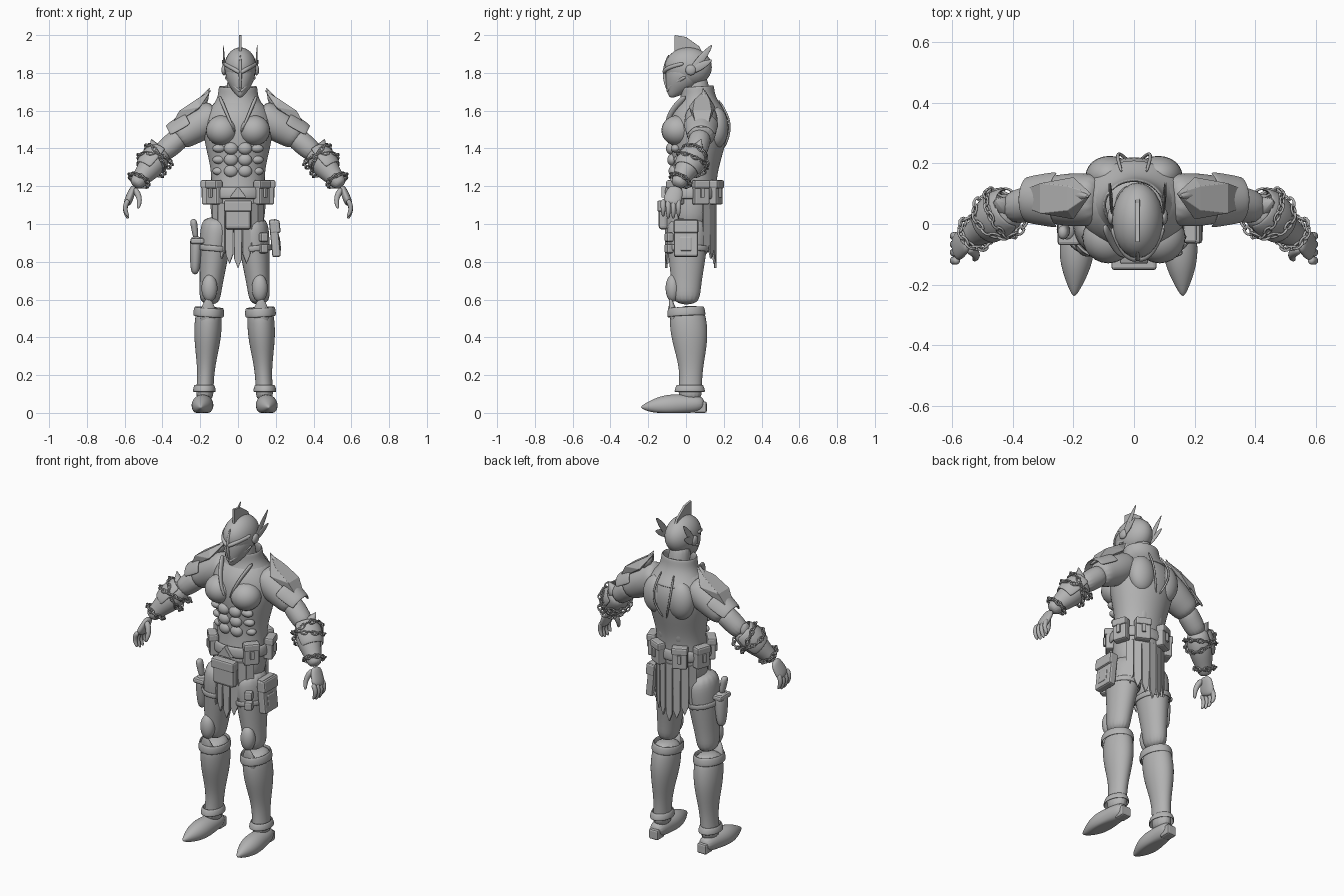
import bpy, bmesh
from math import sin, cos, pi
from mathutils import Vector, Matrix

cube = bpy.data.objects.get("Cube")
if cube:
    bpy.data.objects.remove(cube, do_unlink=True)

COLOUR = (.45, .45, .45, 1)
grey = bpy.data.materials.new("plain_grey")
grey.use_nodes = True
grey.diffuse_color = COLOUR
grey.node_tree.nodes["Principled BSDF"].inputs["Base Color"].default_value = COLOUR

# Landmarks of the left half; the stance and the helmet sit slightly off centre
STANCE_SHIFT, HELMET_SHIFT = -.018, .012
COLLARBONE = Vector((.1, .08, 1.59))
SLEEVE_END = Vector((.33, .08, 1.45))
ELBOW = Vector((.42, .05, 1.36))
WRIST = Vector((.55, -.05, 1.2))
KNUCKLES = Vector((.59, -.08, 1.1))
HIP = Vector((.09, .01, 1.04))
KNEE = Vector((.135, 0, .57))
ANKLE = Vector((.16, .02, .06))
ACROSS, DEEP, UP = Vector((1, 0, 0)), Vector((0, 1, 0)), Vector((0, 0, 1))


def finish(name, bm, side=0, shift=0, smooth=True, subdivide=0, bevel=0, shell=0):
    """Mirror to the given side, shift, and turn the bmesh into an object."""
    for vert in bm.verts:
        vert.co.x = vert.co.x * (side or 1) + shift
    bmesh.ops.recalc_face_normals(bm, faces=bm.faces)
    mesh = bpy.data.meshes.new(name)
    bm.to_mesh(mesh)
    bm.free()
    mesh.materials.append(grey)
    for face in mesh.polygons:
        face.use_smooth = smooth
    prefix = {0: "", 1: "left_", -1: "right_"}[side]
    part = bpy.data.objects.new(prefix + name, mesh)
    bpy.context.collection.objects.link(part)
    if shell:
        modifier = part.modifiers.new("thickness", 'SOLIDIFY')
        modifier.thickness, modifier.offset = shell, 0
    if bevel:
        modifier = part.modifiers.new("bevel", 'BEVEL')
        modifier.width, modifier.segments = bevel, 2
    if subdivide:
        modifier = part.modifiers.new("rounding", 'SUBSURF')
        modifier.levels = modifier.render_levels = subdivide


def limb(name, start, end, radii, side=0, shift=0, axis=DEEP, ratio=1.0, bow=(0, 0, 0),
         segments=16, arc=None, shell=0, subdivide=2):
    """Skin evenly spaced rings from start to end; an arc or a shell leaves it open."""
    bm = bmesh.new()
    start, end, bow = Vector(start), Vector(end), Vector(bow)
    last = len(radii) - 1
    loops = []
    for i, radius in enumerate(radii):
        t = i / last
        centre = start.lerp(end, t) + bow * sin(pi * t)
        along = (end - start + bow * pi * cos(pi * t)).normalized()
        u = along.cross(axis).normalized()
        v = u.cross(along)
        ring = []
        for k in range(segments):
            a = arc * (2 * k / (segments - 1) - 1) if arc else 2 * pi * k / segments
            spot = centre + (u * cos(a) * ratio + v * sin(a)) * radius
            spot.z = max(spot.z, 0)
            ring.append(bm.verts.new(spot))
        loops.append(ring)
    for lower, upper in zip(loops, loops[1:]):
        for k in range(segments - 1 if arc else segments):
            j = (k + 1) % segments
            bm.faces.new((lower[k], lower[j], upper[j], upper[k]))
    if not shell:
        bm.faces.new(loops[0])
        bm.faces.new(loops[-1])
    finish(name, bm, side, shift, subdivide=subdivide, shell=shell)


def ball(name, centre, size, side=0, shift=0):
    bm = bmesh.new()
    matrix = Matrix.Translation(centre) @ Matrix.Diagonal((*size, 1))
    bmesh.ops.create_uvsphere(bm, u_segments=24, v_segments=14, radius=1, matrix=matrix)
    finish(name, bm, side, shift)


def box(name, centre, size, turn=0, lean=0, side=0, bevel=.01):
    bm = bmesh.new()
    matrix = (Matrix.Translation(centre) @ Matrix.Rotation(turn, 4, 'Z')
              @ Matrix.Rotation(lean, 4, 'Y') @ Matrix.Diagonal((*size, 1)))
    bmesh.ops.create_cube(bm, size=1, matrix=matrix)
    finish(name, bm, side, smooth=False, bevel=bevel)


def hull(name, points, side=0, shift=0):
    bm = bmesh.new()
    for point in points:
        bm.verts.new(point)
    bmesh.ops.convex_hull(bm, input=bm.verts[:])
    inner = [vert for vert in bm.verts if not vert.link_faces]
    bmesh.ops.delete(bm, geom=inner, context='VERTS')
    finish(name, bm, side, shift, smooth=False, bevel=.002)


def plate(name, outline, origin, right, thickness, shift=0):
    """Flat convex plate from (sideways, height) pairs."""
    out = right.cross(UP) * thickness / 2
    hull(name, [origin + right * w + UP * z + out * face
                for w, z in outline for face in (-1, 1)], shift=shift)


def chain(name, centre, axis, radius, tilt, side, count=18):
    """Ring of interlocked oval links around an axis."""
    bm = bmesh.new()
    u = axis.cross(DEEP).normalized()
    v = axis.cross(u)
    thick, major, minor = .0045, 10, 5

    def spot(a):
        return centre + (u * cos(a) + v * sin(a)) * radius + axis * tilt * cos(a)
    for link in range(count):
        a = 2 * pi * link / count
        along = (spot(a + .1) - spot(a - .1)).normalized()
        wide = (axis if link % 2 else along.cross(axis)).normalized()
        thin = along.cross(wide)
        grid = []
        for i in range(major):
            b = 2 * pi * i / major
            loop = []
            for j in range(minor):
                c = 2 * pi * j / minor
                offset = (along * cos(b) * 1.5 + wide * sin(b)) * (.011 + thick * cos(c))
                loop.append(bm.verts.new(spot(a) + offset + thin * sin(c) * thick))
            grid.append(loop)
        for i in range(major):
            here, there = grid[i], grid[(i + 1) % major]
            for j in range(minor):
                k = (j + 1) % minor
                bm.faces.new((here[j], there[j], there[k], here[k]))
    finish(name, bm, side)


# Torso, neck and collar
limb("torso", (0, .02, .95), (0, .08, 1.7), (.12, .15, .145, .14, .165, .19, .18, .07),
     axis=ACROSS, ratio=.85, segments=24)
limb("neck", (0, .08, 1.6), (0, .05, 1.8), (.07, .06, .06), axis=ACROSS)
limb("collar", (0, .07, 1.58), (0, .06, 1.73), (.17, .125, .1, .1), axis=ACROSS, ratio=.85, shell=.012)

# Helmet shell, face guard, nose ridge and crest
ball("helmet", (0, .012, 1.83), (.085, .125, .105), shift=HELMET_SHIFT)
limb("face_guard", (0, 0, 1.82), (0, -.085, 1.67), (.08, .08, .065, .04, .01),
     shift=HELMET_SHIFT, axis=ACROSS, ratio=1.2)
limb("nose_ridge", (0, -.09, 1.69), (0, -.09, 1.9), (.005, .01, .01, .005),
     shift=HELMET_SHIFT, axis=ACROSS, bow=DEEP * -.03, segments=6)
plate("crest", ((-.06, 1.9), (-.06, 2), (0, 1.99), (.07, 1.94), (.12, 1.84)),
      Vector(), DEEP, .014, shift=HELMET_SHIFT)

for side in (1, -1):
    # Chest, belly and back muscles, with lapel and back seam
    ball("chest_muscle", (.085, -.045, 1.495), (.085, .085, .08), side)
    ball("shoulder_blade", (.08, .16, 1.51), (.08, .065, .11), side)
    ball("lower_back_muscle", (.045, .12, 1.3), (.045, .045, .09), side)
    for i in range(3):
        height = 1.4 - .06 * i
        ball("belly_muscle", (.037, -.08 + .007 * i, height), (.037, .026, .032), side)
        ball("rib_muscle", (.1, -.055 + .015 * i, height), (.035, .025, .022), side)
    limb("lapel", (.1, 0, 1.68), (.015, -.1, 1.48), (.02, .016, .014, .01), side,
         bow=DEEP * -.04, ratio=.6, segments=8)
    limb("back_seam", (.04, .17, 1.66), (.01, .2, 1.4), [.006] * 5, side,
         axis=ACROSS, bow=(.03, .05, 0), segments=8)

    # Sleeve, shoulder plate and faceted shoulder guard
    limb("sleeve", COLLARBONE, SLEEVE_END, (.08, .09, .09, .08, .07), side)
    limb("shoulder_plate", COLLARBONE.lerp(SLEEVE_END, .6), SLEEVE_END + ACROSS * .02,
         (.095, .085, .075), side, arc=1.3, shell=.01)
    guard = [(.14, .1, 1.71), (.25, .08, 1.55)]
    for x, z, half in ((.2, 1.62, .07), (.22, 1.66, .04), (.31, 1.6, .05), (.36, 1.51, .03)):
        guard += [(x, .085 - half, z), (x, .085 + half, z)]
    hull("shoulder_guard", guard, side)
    limb("shoulder_spike", (.2, .1, 1.62), (.15, .09, 1.72), (.03, .02, .001), side,
         segments=6, subdivide=0)

    # Arm, bracer, elbow spike and chains
    limb("upper_arm", SLEEVE_END.lerp(COLLARBONE, .2), ELBOW, (.062, .06, .055), side)
    limb("forearm", ELBOW.lerp(SLEEVE_END, .3), WRIST, (.05, .068, .07, .06, .045, .036), side)
    limb("bracer", ELBOW.lerp(SLEEVE_END, .2), ELBOW.lerp(WRIST, .5), (.066, .078, .076, .066),
         side, arc=1.6, shell=.01)
    limb("elbow_spike", ELBOW, (.46, .08, 1.45), (.05, .03, .001), side, segments=6, subdivide=0)
    axis = (WRIST - ELBOW).normalized()
    for tilt in (.035, -.035):
        chain("crossed_chain", ELBOW.lerp(WRIST, .15), axis, .083, tilt, side)
    chain("wrist_chain", ELBOW.lerp(WRIST, .8), axis, .055, .008, side, count=14)

    # Hand with curled fingers and thumb
    limb("palm", WRIST, KNUCKLES, (.034, .045, .05, .045), side, ratio=.45)
    for i in range(4):
        root = Vector((.58, -.04 - .027 * i, 1.13))
        limb("finger", root, root - UP * (.11 - .012 * abs(i - 1.5)), (.016, .015, .013, .008), side,
             bow=ACROSS * .02, segments=8)
    limb("thumb", (.55, -.08, 1.19), (.53, -.12, 1.08), (.018, .018, .014, .008), side,
         bow=ACROSS * -.02, segments=8)

    # Thigh with strap, knee pad, boot with cuff and foot
    leg = dict(side=side, shift=STANCE_SHIFT, axis=ACROSS)
    limb("thigh", HIP, KNEE, (.08, .088, .08, .07, .06, .055), ratio=1.3, **leg)
    limb("thigh_strap", HIP.lerp(KNEE, .33), HIP.lerp(KNEE, .4), (.088, .086), ratio=1.3,
         shell=.012, **leg)
    ball("knee_pad", (.133, -.07, .66), (.042, .038, .072), side, STANCE_SHIFT)
    limb("boot", KNEE, ANKLE, (.064, .075, .073, .06, .047, .045, .05), ratio=1.35,
         bow=DEEP * .015, **leg)
    limb("boot_cuff", KNEE - UP * .01, KNEE.lerp(ANKLE, .12), (.075, .08), ratio=1.25, shell=.012, **leg)
    limb("shin_guard", (.14, -.05, .42), (.14, -.085, .62), (.03, .05, .055, .002), ratio=.5,
         segments=6, subdivide=1, **leg)
    limb("ankle_guard", ANKLE + UP * .09, ANKLE + UP * .05, (.05, .06), ratio=1.35, shell=.01, **leg)
    limb("foot", (.16, .1, .05), (.18, -.24, .03), (.035, .05, .055, .06, .055, .035, .006), **leg)
    box("heel_block", (.16 + side * STANCE_SHIFT, .075, .03), (.06, .07, .06), side=side)

    # Helmet side parts
    head = dict(side=side, shift=HELMET_SHIFT)
    ball("ear_disc", (.086, .025, 1.815), (.014, .028, .028), **head)
    for tip in ((.09, .14, 1.95), (.095, .14, 1.87)):
        limb("ear_wing", (.084, .03, 1.81), tip, (.005, .006, .005, .001), axis=ACROSS,
             ratio=4, segments=8, subdivide=1, **head)
    limb("brow_ridge", (0, -.115, 1.8), (.085, -.01, 1.85), [.012] * 5, axis=UP,
         bow=DEEP * -.035, segments=8, **head)
    limb("cheek_ridge", (0, -.1, 1.7), (.08, 0, 1.78), [.01] * 5, axis=UP,
         bow=DEEP * -.02, segments=8, **head)

    # Belt pouches, each with flap and clasp
    for turn in (.85, 1.9, 2.7):
        out = Vector((sin(turn), -cos(turn), 0))
        spot = Vector((.165 * out.x, .035 + .135 * out.y, 1.165))
        box("belt_pouch", spot, (.085, .05, .125), turn, side=side)
        box("pouch_flap", spot + out * .006 + UP * .045, (.09, .052, .045), turn, side=side)
        box("pouch_clasp", spot + out * .03, (.022, .014, .05), turn, side=side, bevel=.004)

# Belt, buckle and front pouch
limb("belt", (0, .03, 1.2), (0, .03, 1.13), (.155, .16), axis=ACROSS, ratio=.85,
     segments=32, shell=.02)
plate("buckle", ((-.045, 1.14), (.045, 1.14), (0, 1.2)), DEEP * -.115, ACROSS, .03)
box("front_pouch", (0, -.12, 1.045), (.14, .05, .15), bevel=.018)
box("front_pouch_flap", (0, -.127, 1.095), (.15, .05, .06))

# Skirt of pointed hanging strips, front and back
for facing in (0, pi):
    for i in range(-3, 4):
        right = Vector((cos(facing + i * .3), sin(facing + i * .3), 0))
        out = right.cross(UP)
        low = .765 + .025 * abs(i)
        plate("skirt_strip", ((-.022, 1.11), (.022, 1.11), (.02, low + .05), (-.02, low + .05), (0, low)),
              Vector((.15 * out.x, .025 + .13 * out.y, 0)), right, .012)

# Thigh pouches on the left, holster on the right
pouch = Vector((.195, 0, .925))
box("thigh_pouch", pouch, (.045, .125, .2), lean=-.1)
box("thigh_pouch_flap", pouch + UP * .06, (.056, .13, .07), lean=-.1)
box("thigh_pouch_pocket", pouch + ACROSS * .02 - UP * .03, (.02, .07, .08), lean=-.1)
for height in (.93, .87):
    box("small_thigh_pouch", (.135, -.09, height), (.045, .04, .05), turn=.4)
limb("holster", (-.22, -.02, .94), (-.228, -.01, .73), (.035, .035, .03, .02), axis=ACROSS,
     ratio=1.3, segments=12)
box("holster_band", (-.215, -.02, .91), (.075, .1, .03))
limb("weapon_grip", (-.222, -.02, .92), (-.238, -.03, 1.03), (.016, .018, .022), axis=ACROSS,
     ratio=1.3, segments=10)
